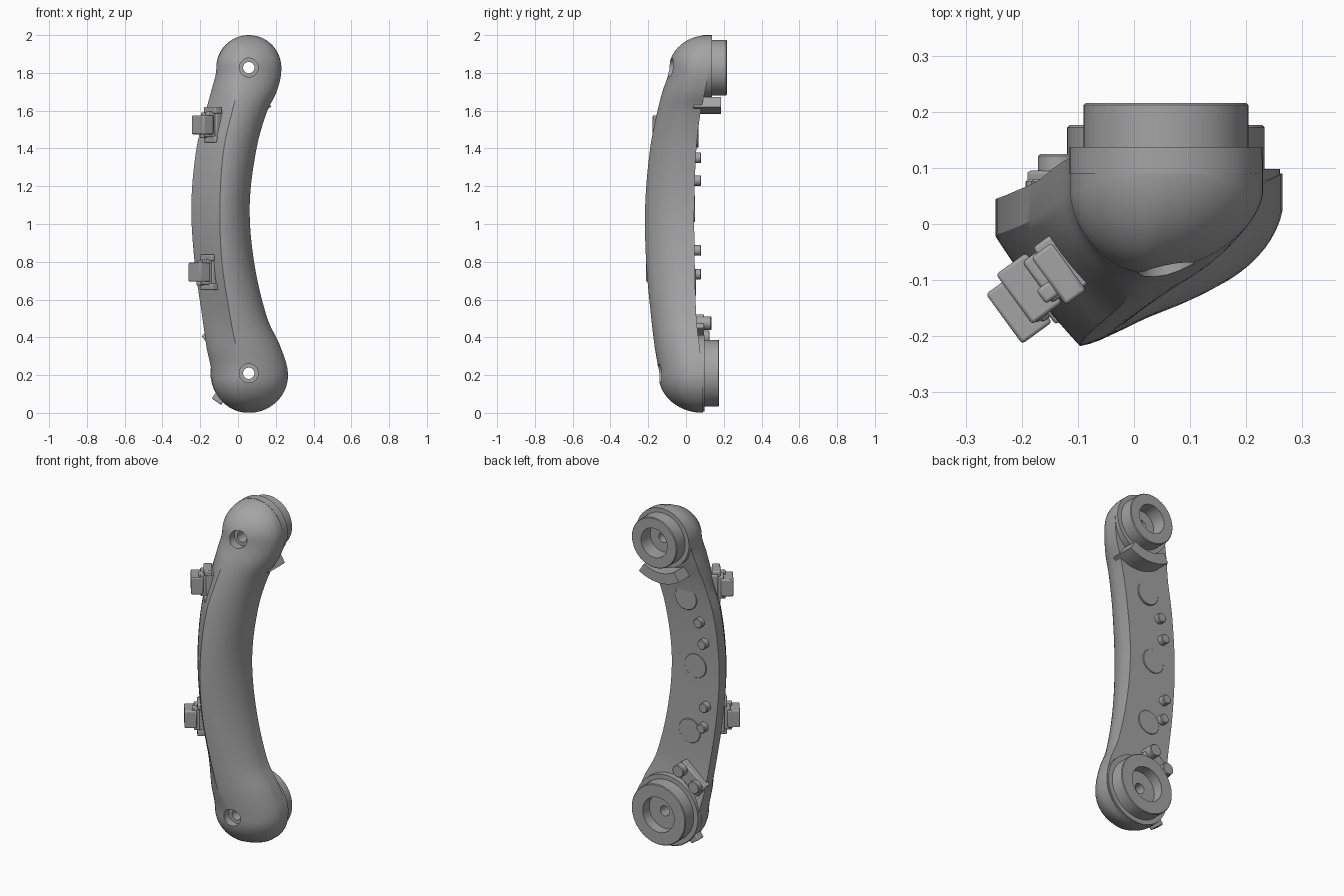
import bpy, bmesh, math
from mathutils import Matrix, Vector

if "Cube" in bpy.data.objects:
    bpy.data.objects.remove(bpy.data.objects["Cube"])

grey = bpy.data.materials.new("plain_grey")
grey.use_nodes = True
grey.diffuse_color = (0.37, 0.37, 0.37, 1)
grey.node_tree.nodes["Principled BSDF"].inputs["Base Color"].default_value = grey.diffuse_color


def finish(name, bm, bevel=0, angle=32):
    """Turn a bmesh into a named, shaded object."""
    bmesh.ops.remove_doubles(bm, verts=bm.verts, dist=1e-5)
    bmesh.ops.recalc_face_normals(bm, faces=bm.faces)
    mesh = bpy.data.meshes.new(name)
    bm.to_mesh(mesh)
    bm.free()
    mesh.materials.append(grey)
    ob = bpy.data.objects.new(name, mesh)
    bpy.context.collection.objects.link(ob)
    if bevel:
        mod = ob.modifiers.new("soft_edges", 'BEVEL')
        mod.width, mod.segments = bevel, 2
    bpy.ops.object.select_all(action='DESELECT')
    ob.select_set(True)
    bpy.context.view_layer.objects.active = ob
    bpy.ops.object.shade_smooth_by_angle(angle=math.radians(angle))
    return ob


def loft(bm, rings, closed=False):
    """Skin a list of closed rings of points."""
    rows = [[bm.verts.new(p) for p in ring] for ring in rings]
    n = len(rows[0])
    pairs = list(zip(rows, rows[1:]))
    if closed:
        pairs.append((rows[-1], rows[0]))
    for a, b in pairs:
        for i in range(n):
            j = (i + 1) % n
            bm.faces.new((a[i], a[j], b[j], b[i]))
    return rows


def lathe(name, x, z, profile, segments=48):
    """Revolve a closed (radius, y) outline about an axis along y."""
    bm = bmesh.new()
    turns = [2 * math.pi * i / segments for i in range(segments)]
    rings = [[(x + r * math.cos(t), y, z + r * math.sin(t)) for t in turns]
             for r, y in profile]
    solid = profile[0][0] == 0
    rows = loft(bm, rings, closed=not solid)
    bmesh.ops.dissolve_degenerate(bm, dist=1e-6, edges=bm.edges)
    return finish(name, bm)


def pin(name, x, z, r, y0, y1, edge=0.004):
    return lathe(name, x, z, [(0, y0), (r, y0), (r, y1 - edge), (r - edge, y1), (0, y1)], 32)


def blocks(name, boxes, place, bevel=0.006):
    """Several boxes (centre, size) placed together as one part."""
    bm = bmesh.new()
    for centre, size in boxes:
        m = place @ Matrix.Translation(centre) @ Matrix.Diagonal((*size, 1))
        bmesh.ops.create_cube(bm, size=1, matrix=m)
    return finish(name, bm, bevel)


# Arm shape: height, left x, right x, ridge x, front y, back y
knots = [
    (.2, -.14, .265, .03, -.145, .09),
    (.35, -.167, .225, -.01, -.166, .072),
    (.5, -.188, .155, -.04, -.184, .055),
    (.8, -.23, .085, -.085, -.211, .046),
    (1.1, -.247, .062, -.096, -.216, .044),
    (1.4, -.22, .098, -.075, -.19, .055),
    (1.6, -.17, .155, -.03, -.151, .078),
    (1.7, -.143, .205, -.005, -.125, .1),
    (1.82, -.115, .23, .02, -.09, .118),
]


def shape(z):
    """Smooth interpolation between the knots."""
    k = max(i for i in range(len(knots) - 1) if knots[i][0] <= z or i == 0)
    a, b = knots[k], knots[k + 1]
    h = b[0] - a[0]
    t = min(max((z - a[0]) / h, 0), 1)

    def slope(i, c):
        if i in (0, len(knots) - 1):
            return 0
        p, q = knots[i - 1], knots[i + 1]
        return (q[c] - p[c]) / (q[0] - p[0])
    s = t * t * (3 - 2 * t)
    return [a[c] + (b[c] - a[c]) * s + h * slope(k, c) * t * (1 - t) ** 2
            - h * slope(k + 1, c) * t * t * (1 - t) for c in range(1, 6)]


AXIS = 0.057
LOW, HIGH = knots[0][0], knots[-1][0]


def section(z, scale, round_left):
    """Cross-section: rounded right flank, ridge, sloping left flank, side wall."""
    xl, xr, xc, yf, yb = shape(min(max(z, LOW), HIGH))
    yw = yb - 0.065
    pts = [(xr, yb)]
    steps = 14
    for i in range(steps + 1):
        t = i / steps
        a = t * math.pi / 2
        u, v = 0.8 * math.cos(a) + 0.2 * (1 - t), 0.8 * math.sin(a) + 0.2 * t
        pts.append((xc + (xr - xc) * u, yw + (yf - yw) * v))
    for i in range(1, steps + 1):
        t = i / steps
        a = t * math.pi / 2
        k = 0.12 + 0.88 * round_left
        u, v = k * math.sin(a) + (1 - k) * t, k * math.cos(a) + (1 - k) * (1 - t)
        pts.append((xc + (xl - xc) * u, yw + (yf - yw) * v))
    pts.append((xl, yb))
    return [(AXIS + (x - AXIS) * scale, yb + (y - yb) * scale, z) for x, y in pts]


# Curved arm with domed ends
rings = []
dome = [math.pi / 2 * i / 14 for i in range(14)]
for a in reversed(dome[1:]):
    rings.append(section(LOW * (1 - math.sin(a)), math.cos(a), 0.8))
for i in range(49):
    f = i / 48
    fade = max(0, 1 - min(f, 1 - f) / 0.2)
    rings.append(section(LOW + (HIGH - LOW) * f, 1, 0.8 * fade * fade * (3 - 2 * fade)))
for a in dome[1:]:
    rings.append(section(HIGH + (2 - HIGH) * math.sin(a), math.cos(a), 0.8))
bm = bmesh.new()
rows = loft(bm, rings)
bm.faces.new(rows[0])
bm.faces.new(rows[-1])
arm = finish("curved_arm", bm)

# Counterbored screw holes through both ends
for z, seat in ((.21, -.095), (1.828, -.045)):
    cutter = lathe("hole_cutter", AXIS, z, [(0, -.4), (.05, -.4), (.05, seat),
                                            (.03, seat), (.03, .4), (0, .4)])
    cutter.hide_render = True
    mod = arm.modifiers.new("screw_hole", 'BOOLEAN')
    mod.operation, mod.solver, mod.object = 'DIFFERENCE', 'EXACT', cutter
    bpy.context.view_layer.objects.active = arm
    bpy.ops.object.modifier_apply(modifier=mod.name)
    bpy.data.objects.remove(cutter)
bpy.context.view_layer.objects.active = arm
arm.select_set(True)
bpy.ops.object.shade_smooth_by_angle(angle=math.radians(32))

# Stepped joint bosses with a recess and a centre hole
for name, z, flange, r, y0, y1, y2, floor in (
        ("lower_joint_boss", .21, .203, .176, .06, .098, .176, .115),
        ("upper_joint_boss", 1.828, .172, .147, .09, .137, .216, .13)):
    lathe(name, AXIS, z, [(flange, y0), (flange, y1), (r, y1), (r, y2 - .004), (r - .004, y2),
                          (r * .58, y2), (r * .58, floor), (.03, floor), (.03, y0)], 64)

# Locating pins and shallow round pads on the back
for i, (x, z) in enumerate([(-.15, .735), (-.165, .86), (-.155, 1.23), (-.13, 1.35)]):
    pin(f"back_pin_{i + 1}", x, z, .028, .02, .08)
for i, (x, z) in enumerate([(-.06, .69), (-.095, 1.08), (-.045, 1.475)]):
    back = shape(z)[4]
    pin(f"round_pad_{i + 1}", x, z, .07, back - .02, back + .005, .002)

# Pin pair on a small plate above the lower boss
pin("stop_pin_inner", -.04, .475, .036, .03, .135)
pin("stop_pin_outer", -.135, .4, .036, .03, .125)
blocks("stop_plate", [((0, 0, 0), (.19, .05, .09))],
       Matrix.Translation((-.09, .07, .43)) @ Matrix.Rotation(math.radians(-38), 4, 'Y'))

# Arc-shaped stop bracket under the upper boss
bm = bmesh.new()
arc = [math.radians(-122 + 64 * i / 12) for i in range(13)]
loft_rings = []
for a in arc:
    d = Vector((math.cos(a), 0, math.sin(a)))
    c = Vector((AXIS - .01, 0, 1.828))
    loft_rings.append([c + d * r + Vector((0, y, 0))
                       for r, y in ((.185, .04), (.245, .04), (.245, .185), (.185, .185))])
rows = loft(bm, loft_rings)
bm.faces.new(rows[0])
bm.faces.new(rows[-1])
finish("stop_bracket", bm)

# Small lug at the lower left corner
blocks("corner_lug", [((0, 0, 0), (.06, .05, .05))],
       Matrix.Translation((-.1, .055, .08)) @ Matrix.Rotation(math.radians(35), 4, 'Y'))

# Cable clips on the sloping flank
for name, x, y, z in (("lower_clip", -.15, -.11, .745), ("upper_clip", -.132, -.075, 1.525)):
    place = Matrix.Translation((x, y, z)) @ Matrix.Rotation(math.radians(-54), 4, 'Z')
    parts = [((0, -.068, 0), (.11, .066, .1)),
             ((0, -.02, 0), (.09, .06, .13)),
             ((0, .01, 0), (.11, .06, .15))]
    for s in (-1, 1):
        parts.append(((.01, -.01, s * .077), (.105, .045, .034)))
        parts.append(((s * .025, -.045, s * .055), (.03, .03, .03)))
    blocks(name, parts, place)
